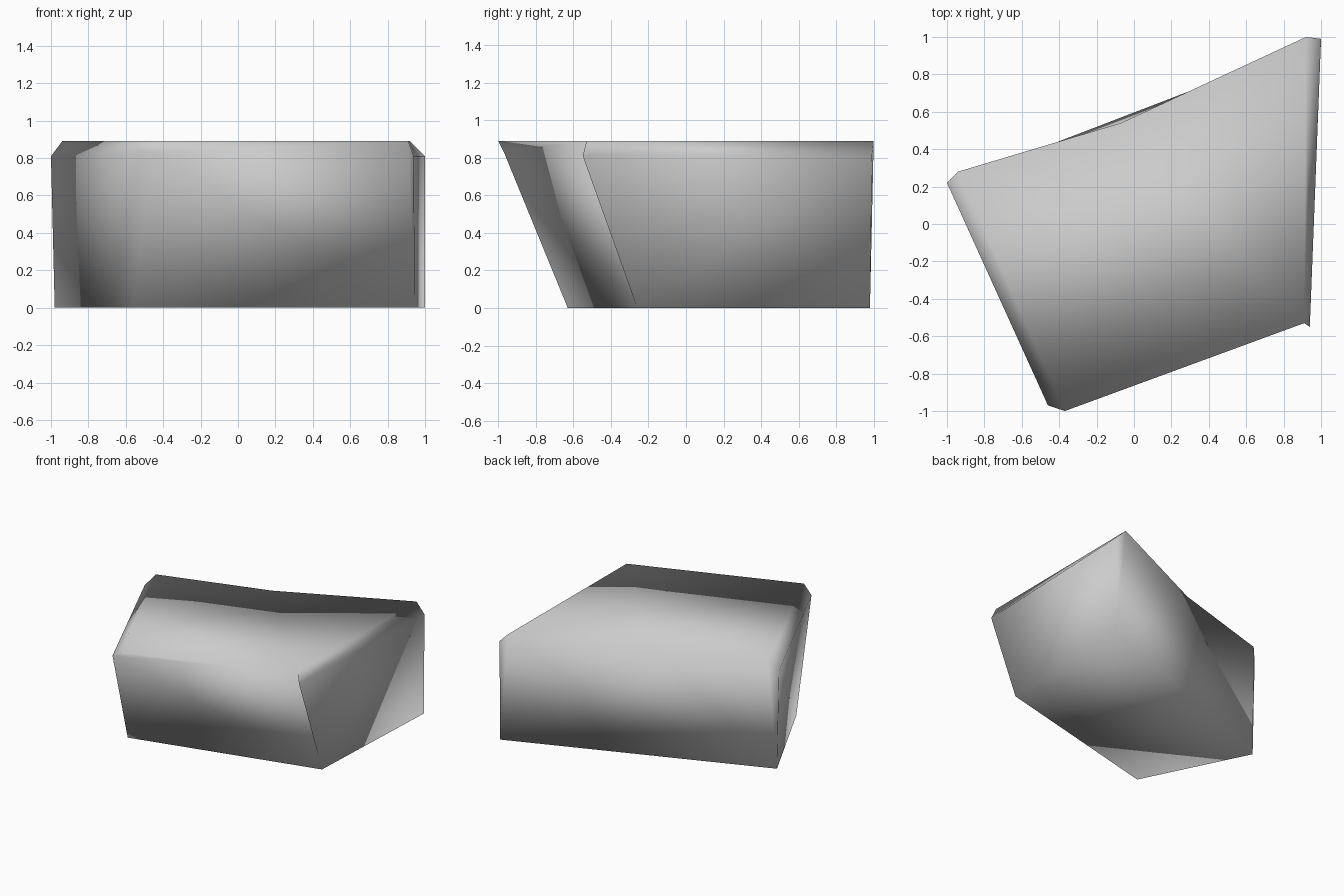
import bpy
import bmesh

if "Cube" in bpy.data.objects:
    bpy.data.objects.remove(bpy.data.objects["Cube"])

stone = bpy.data.materials.new("light_grey")
stone.diffuse_color = (0.6, 0.6, 0.6, 1.0)
stone.use_nodes = True
stone.node_tree.nodes["Principled BSDF"].inputs["Base Color"].default_value = stone.diffuse_color

# Corner points, named by level and side
POINTS = {
    # footprint
    "base_back_left": (-0.98, 0.22, 0.0), "base_front_left": (-0.56, -0.63, 0.0),
    "base_front_right": (0.945, -0.26, 0.0), "base_back_right": (1.0, 0.98, 0.0),
    # shoulder where the side bevels begin
    "side_back_left": (-1.0, 0.22, 0.81), "side_front_left": (-0.46, -0.97, 0.83),
    "side_front_right": (0.94, -0.55, 0.81), "side_back_right": (1.0, 0.99, 0.81),
    # flat top with a slight dent in its back edge
    "top_back_left": (-0.94, 0.28, 0.89), "top_front_left": (-0.37, -1.0, 0.89),
    "top_front_right": (0.91, -0.53, 0.89), "top_back_right": (0.92, 1.0, 0.89),
    "top_back_dent": (-0.07, 0.54, 0.89),
}

bm = bmesh.new()
verts = {name: bm.verts.new(co) for name, co in POINTS.items()}


def face(*names):
    return bm.faces.new([verts[n] for n in names])


# Underside and top
face("base_back_left", "base_back_right", "base_front_right", "base_front_left")
face("top_front_left", "top_front_right", "top_back_right", "top_back_dent", "top_back_left")

# Side walls and their bevels
for side in ("left", "right"):
    for low, high in (("base", "side"), ("side", "top")):
        face(f"{low}_front_{side}", f"{low}_back_{side}",
             f"{high}_back_{side}", f"{high}_front_{side}")

# Leaning front wall
face("base_front_left", "base_front_right", "side_front_right",
     "top_front_right", "top_front_left", "side_front_left")

# Back wall, fanned towards the dent
face("base_back_left", "base_back_right", "top_back_dent")
face("base_back_right", "side_back_right", "top_back_right", "top_back_dent")
face("base_back_left", "top_back_dent", "top_back_left", "side_back_left")

bmesh.ops.recalc_face_normals(bm, faces=bm.faces)
for f in bm.faces:
    f.smooth = True

mesh = bpy.data.meshes.new("stone_block")
bm.to_mesh(mesh)
bm.free()
mesh.materials.append(stone)
block = bpy.data.objects.new("stone_block", mesh)
bpy.context.collection.objects.link(block)
